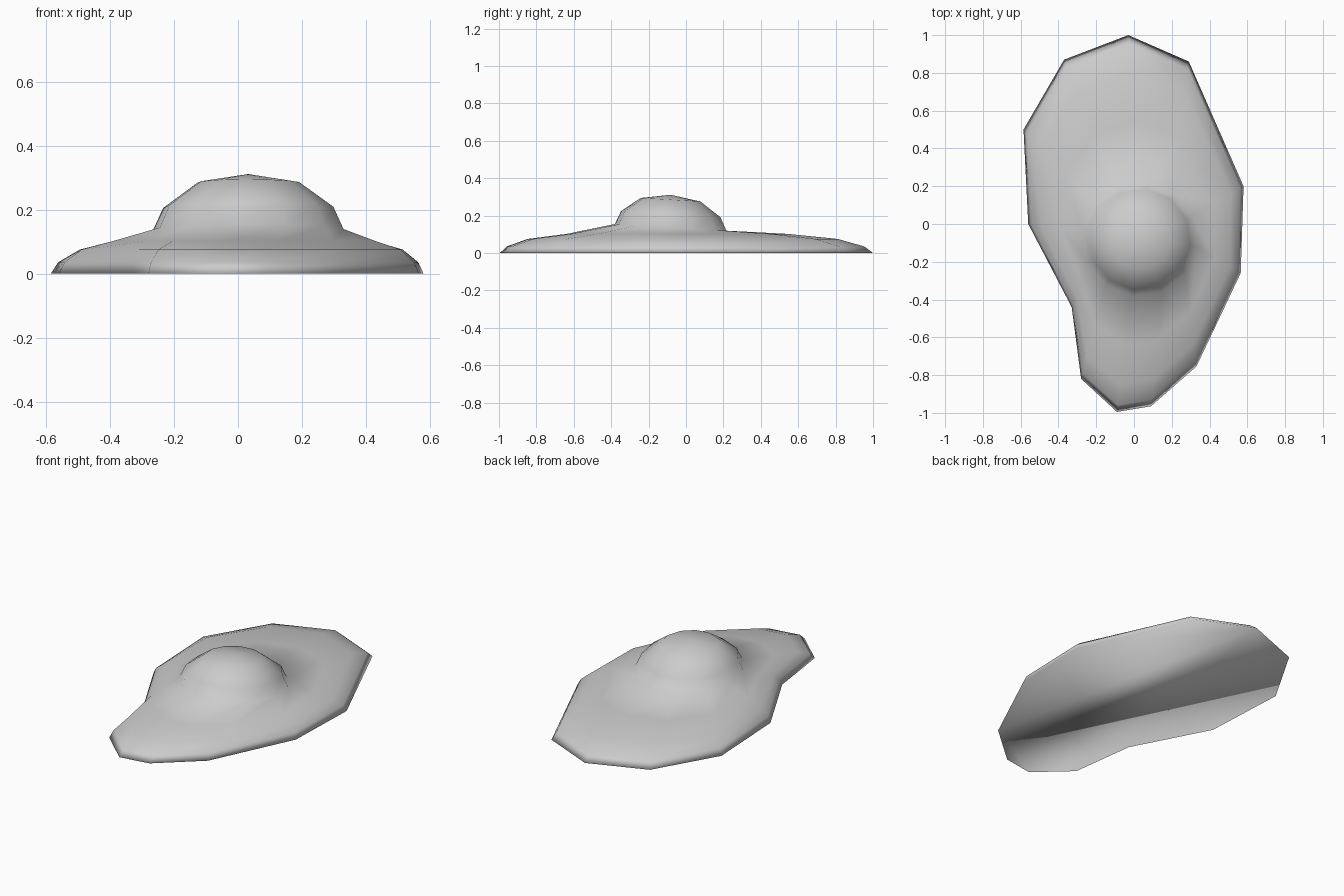
import bpy, bmesh
from math import cos, sin, radians

if "Cube" in bpy.data.objects:
    bpy.data.objects.remove(bpy.data.objects["Cube"])

# irregular outline of the egg white, counter-clockwise from the back tip
OUTLINE = [(-.03, 1), (-.37, .87), (-.585, .5), (-.56, 0), (-.33, -.44), (-.28, -.82),
           (-.09, -.995), (.09, -.965), (.33, -.755), (.565, -.26), (.58, .2), (.29, .86)]
N = len(OUTLINE)
CX, CY, TILT = .032, -.082, -.06      # yolk centre and its lean to the front

bm = bmesh.new()


def yolk_point(i, r, z):
    a = radians(83 + i * 360 / N)
    return CX + r * cos(a), CY + r * sin(a), z + TILT * r * sin(a)


def white_ring(t, z):
    """Ring between the outline (t=0) and the foot of the yolk (t=1)."""
    ring = []
    for i, (x, y) in enumerate(OUTLINE):
        bx, by, bz = yolk_point(i, .30, .137)
        ring.append(bm.verts.new((x + (bx - x) * t, y + (by - y) * t, z)))
    return ring


# spreading white, then the domed yolk in the same skin
rings = [white_ring(t, z) for t, z in [(0, 0), (.06, .035), (.24, .075), (.58, .102)]]
rings += [[bm.verts.new(yolk_point(i, r, z)) for i in range(N)]
          for r, z in [(.30, .137), (.268, .207), (.16, .285)]]
for low, high in zip(rings, rings[1:]):
    for i in range(N):
        j = (i + 1) % N
        bm.faces.new((low[i], low[j], high[j], high[i]))

# yolk top and flat underside
top = bm.verts.new((CX, CY, .311))
for i in range(N):
    bm.faces.new((rings[-1][i], rings[-1][(i + 1) % N], top))
bm.faces.new(rings[0][::-1])

for f in bm.faces:
    f.smooth = True
bmesh.ops.recalc_face_normals(bm, faces=bm.faces)
mesh = bpy.data.meshes.new("fried_egg")
bm.to_mesh(mesh)
bm.free()
egg = bpy.data.objects.new("fried_egg", mesh)
bpy.context.collection.objects.link(egg)
